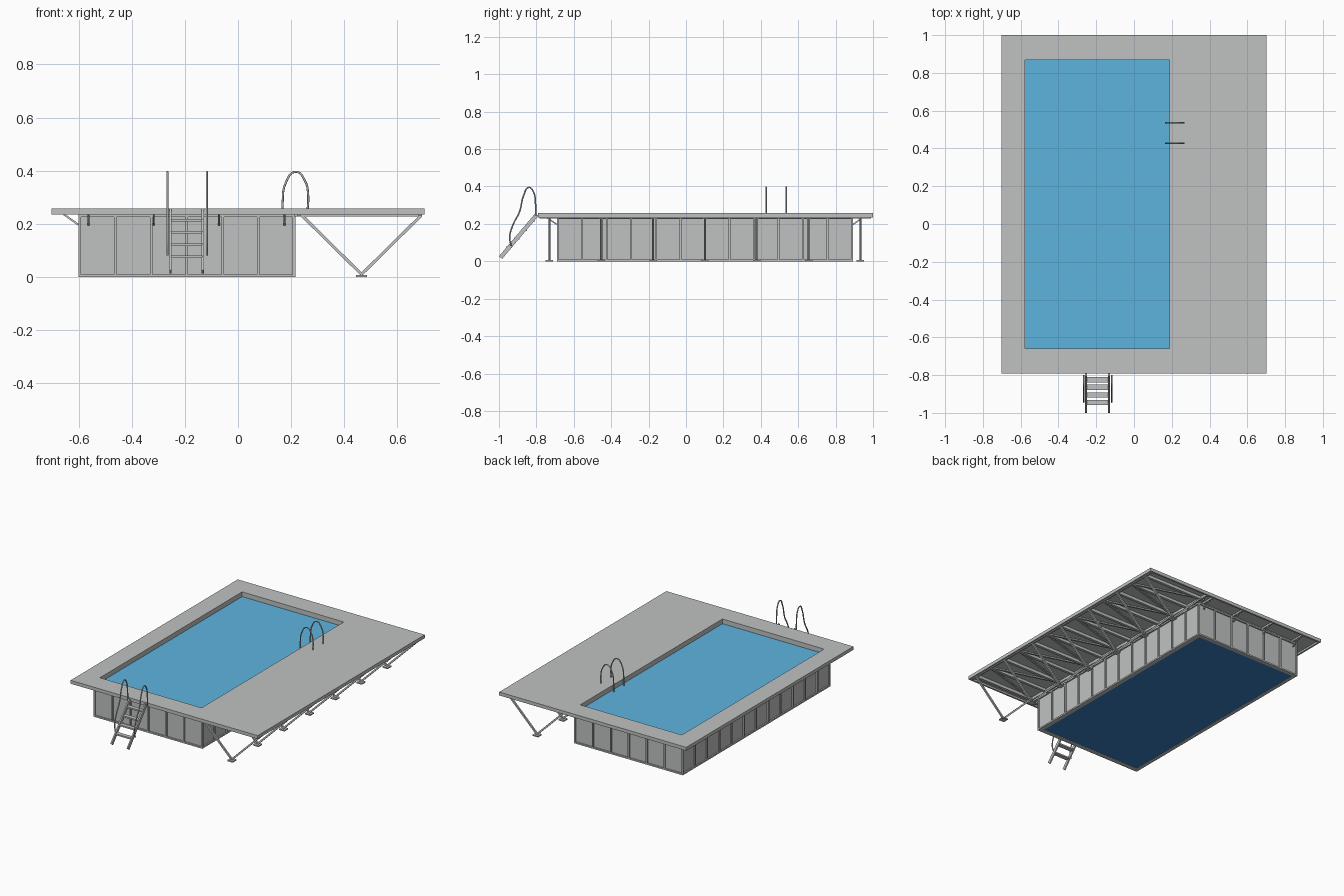
import bpy
import bmesh
from mathutils import Vector, Matrix

if "Cube" in bpy.data.objects:
    bpy.data.objects.remove(bpy.data.objects["Cube"])


def material(name, rgb):
    m = bpy.data.materials.new(name)
    m.use_nodes = True
    m.diffuse_color = (*rgb, 1)
    m.node_tree.nodes["Principled BSDF"].inputs["Base Color"].default_value = (*rgb, 1)
    return m


GREY = material("grey metal", (0.53, 0.54, 0.54))
BLUE = material("water blue", (0.11, 0.455, 0.74))
DEEP = material("deep blue", (0.035, 0.21, 0.51))


def finish(name, bm, mat=GREY):
    bmesh.ops.recalc_face_normals(bm, faces=bm.faces)
    me = bpy.data.meshes.new(name)
    bm.to_mesh(me)
    bm.free()
    me.materials.append(mat)
    ob = bpy.data.objects.new(name, me)
    bpy.context.collection.objects.link(ob)


def box(bm, x0, x1, y0, y1, z0, z1):
    mid = Matrix.Translation(((x0 + x1) / 2, (y0 + y1) / 2, (z0 + z1) / 2))
    size = Matrix.Diagonal((x1 - x0, y1 - y0, z1 - z0, 1))
    bmesh.ops.create_cube(bm, size=1, matrix=mid @ size)


def beam(bm, a, b, w, h):
    a, b = Vector(a), Vector(b)
    d = b - a
    rot = d.to_track_quat('Y', 'Z').to_matrix().to_4x4()
    size = Matrix.Diagonal((w, d.length, h, 1))
    bmesh.ops.create_cube(bm, size=1, matrix=Matrix.Translation((a + b) / 2) @ rot @ size)


def ring(bm, outer, inner, z0, z1):
    # Rectangular frame with a rectangular opening
    loops = []
    for (x0, x1, y0, y1), z in ((outer, z0), (outer, z1), (inner, z1), (inner, z0)):
        loops.append([bm.verts.new((x, y, z)) for x, y in
                      ((x0, y0), (x1, y0), (x1, y1), (x0, y1))])
    for k in range(4):
        a, b = loops[k], loops[(k + 1) % 4]
        for i in range(4):
            j = (i + 1) % 4
            bm.faces.new((a[i], a[j], b[j], b[i]))


def grow(r, d):
    return (r[0] - d, r[1] + d, r[2] - d, r[3] + d)


def tube(name, points, radius):
    cu = bpy.data.curves.new(name, 'CURVE')
    cu.dimensions = '3D'
    cu.bevel_depth = radius
    cu.bevel_resolution = 2
    cu.resolution_u = 6
    cu.use_fill_caps = True
    sp = cu.splines.new('BEZIER')
    sp.bezier_points.add(len(points) - 1)
    for bp, p in zip(sp.bezier_points, points):
        bp.co = p
        bp.handle_left_type = bp.handle_right_type = 'AUTO'
    cu.materials.append(GREY)
    ob = bpy.data.objects.new(name, cu)
    bpy.context.collection.objects.link(ob)


HOLE = (-0.576, 0.187, -0.658, 0.867)
WALL = (-0.592, 0.207, -0.682, 0.884)
DECK = (-0.702, 0.702, -0.792, 1.0)
UNDER = 0.235
SLAB = 0.247
FRAMES = [-0.73 + 0.277 * i for i in range(7)]

# Deck slab with a rim hanging from its outer edge
bm = bmesh.new()
ring(bm, DECK, HOLE, SLAB, 0.258)
ring(bm, DECK, grow(DECK, -0.012), UNDER, SLAB)
finish("deck", bm)

# Basin
bm = bmesh.new()
ring(bm, WALL, HOLE, 0, SLAB)
finish("pool_wall", bm)

bm = bmesh.new()
box(bm, *HOLE, 0.001, 0.01)
finish("pool_floor", bm, DEEP)

bm = bmesh.new()
box(bm, *HOLE, 0.01, 0.226)
finish("water", bm, BLUE)

# Wall rails and ribs
bm = bmesh.new()
edge = grow(WALL, 0.009)
ring(bm, edge, WALL, 0, 0.01)
ring(bm, edge, WALL, 0.225, UNDER)
x0, x1, y0, y1 = edge
for i in range(7):
    x = x0 + 0.005 + (x1 - x0 - 0.01) * i / 6
    box(bm, x - 0.005, x + 0.005, y0, WALL[2], 0, UNDER)
    box(bm, x - 0.005, x + 0.005, WALL[3], y1, 0, UNDER)
for i in range(13):
    y = y0 + 0.005 + (y1 - y0 - 0.01) * i / 12
    box(bm, x0, WALL[0], y - 0.005, y + 0.005, 0, UNDER)
    box(bm, WALL[1], x1, y - 0.005, y + 0.005, 0, UNDER)
finish("wall_ribs", bm)

# Arms and small diagonal brackets under the narrow overhangs
bm = bmesh.new()
for i in range(4):
    x = -0.563 + 0.246 * i
    for y, side in ((y0, -1), (y1, 1)):
        beam(bm, (x, y, 0.197), (x, y + side * 0.055, 0.236), 0.007, 0.007)
        beam(bm, (x, y - side * 0.005, 0.241), (x, y + side * 0.098, 0.241), 0.01, 0.012)
for y in FRAMES[1:-1]:
    beam(bm, (x0, y, 0.197), (x0 - 0.055, y, 0.236), 0.007, 0.007)
    beam(bm, (x0 + 0.005, y, 0.241), (x0 - 0.09, y, 0.241), 0.01, 0.012)
finish("overhang_brackets", bm)

# V-shaped supports with foot plates under the wide deck
bm = bmesh.new()
for y in FRAMES:
    for x in (0.24, 0.69):
        beam(bm, (x, y, 0.232), (0.465, y, 0.01), 0.011, 0.011)
    box(bm, 0.445, 0.485, y - 0.02, y + 0.02, 0, 0.008)
finish("deck_supports", bm)

# Joists and zigzag bracing below the deck
bm = bmesh.new()
for i, y in enumerate(FRAMES):
    box(bm, 0.21, 0.692, y - 0.009, y + 0.009, 0.227, SLAB)
    if i < 6:
        n = FRAMES[i + 1]
        m = (y + n) / 2
        box(bm, 0.21, 0.692, m - 0.009, m + 0.009, 0.229, SLAB)
        beam(bm, (0.23, y, 0.238), (0.69, m, 0.238), 0.012, 0.008)
        beam(bm, (0.69, m, 0.238), (0.23, n, 0.238), 0.012, 0.008)
for x in (0.23, 0.686):
    box(bm, x - 0.006, x + 0.006, -0.782, 0.99, 0.23, SLAB)
finish("deck_joists", bm)

# Entry ladder
bm = bmesh.new()
for x in (-0.254, -0.132):
    beam(bm, (x, -0.797, 0.25), (x, -0.9915, 0.02), 0.009, 0.022)
finish("ladder_stringers", bm)

bm = bmesh.new()
for i in range(4):
    y = -0.825 - 0.04 * i
    z = 0.214 - 0.046 * i
    box(bm, -0.252, -0.134, y - 0.014, y + 0.014, z - 0.005, z + 0.005)
finish("ladder_treads", bm)

profile = [(-0.935, 0.082), (-0.943, 0.13), (-0.925, 0.195), (-0.89, 0.265),
           (-0.867, 0.355), (-0.84, 0.395), (-0.815, 0.37), (-0.805, 0.31), (-0.803, 0.245)]
for side, x in (("right", -0.266), ("left", -0.117)):
    tube("ladder_handrail_" + side, [(x, y, z) for y, z in profile], 0.004)

# Arched grab rails at the pool edge
arch = [(0.167, 0.215), (0.168, 0.28), (0.178, 0.35), (0.217, 0.396),
        (0.253, 0.36), (0.264, 0.31), (0.262, 0.25)]
for side, y in (("front", 0.428), ("back", 0.536)):
    tube("grab_rail_" + side, [(x, y, z) for x, z in arch], 0.004)
